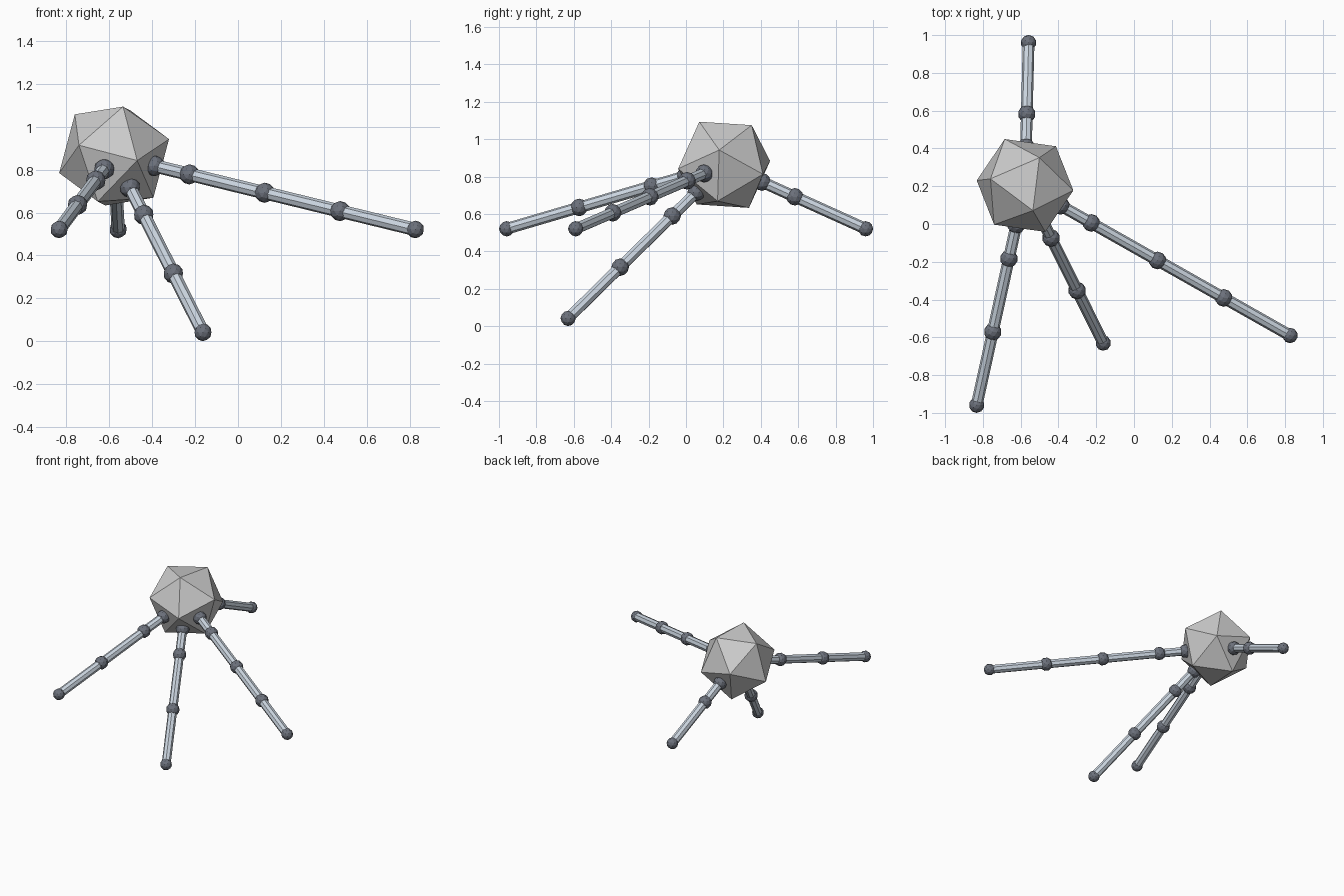
import bpy
from mathutils import Vector, Matrix

if "Cube" in bpy.data.objects:
    bpy.data.objects.remove(bpy.data.objects["Cube"])

CENTRE = Vector((-0.577, 0.204, 0.863))
BODY_R = 0.269
TUBE_R, BALL_R, SOCKET_R, FOOT_R = 0.031, 0.047, 0.048, 0.041
SOCKET_DIST = 0.222


def material(name, color):
    mat = bpy.data.materials.new(name)
    mat.diffuse_color = color
    mat.use_nodes = True
    mat.node_tree.nodes["Principled BSDF"].inputs["Base Color"].default_value = mat.diffuse_color
    return mat


STEEL = material("light_steel", (0.60, 0.67, 0.75, 1))
DARK = material("dark_slate", (0.15, 0.165, 0.20, 1))


def ball(name, pos, radius):
    bpy.ops.mesh.primitive_ico_sphere_add(subdivisions=2, radius=radius, location=pos)
    ob = bpy.context.object
    ob.name = name
    ob.data.materials.append(DARK)
    return ob


def tube(name, a, b):
    d = b - a
    bpy.ops.mesh.primitive_cylinder_add(vertices=8, radius=TUBE_R, depth=d.length,
                                        location=(a + b) / 2)
    ob = bpy.context.object
    ob.name = name
    ob.rotation_euler = d.to_track_quat('Z', 'Y').to_euler()
    ob.data.materials.append(STEEL)
    return ob


# Body: a tilted icosahedron, aligned by one corner and its neighbour
z_axis = Vector((0.042, -0.134, 0.232)).normalized()
near = Vector((0.254, -0.026, 0.078))
x_axis = (near - z_axis * near.dot(z_axis)).normalized()
y_axis = z_axis.cross(x_axis)
bpy.ops.mesh.primitive_ico_sphere_add(subdivisions=1, radius=BODY_R, location=CENTRE)
body = bpy.context.object
body.name = "body"
body.rotation_euler = Matrix((x_axis, y_axis, z_axis)).transposed().to_euler()


# Legs: straight chains radiating from the body centre, with equal segments
def leg(name, foot, segments):
    foot = Vector(foot)
    step = (foot - CENTRE) / segments
    socket = CENTRE + step.normalized() * SOCKET_DIST
    ball(name + "_socket", socket, SOCKET_R)
    start = socket
    for i in range(1, segments + 1):
        end = CENTRE + step * i
        tube(f"{name}_tube_{i}", start, end)
        if i < segments:
            ball(f"{name}_joint_{i}", end, BALL_R)
        start = end
    ball(name + "_foot", foot, FOOT_R)


leg("right_leg", (0.826, -0.590, 0.521), 4)
leg("left_leg", (-0.833, -0.959, 0.521), 3)
leg("front_leg", (-0.163, -0.630, 0.042), 3)
leg("back_leg", (-0.558, 0.960, 0.521), 2)
